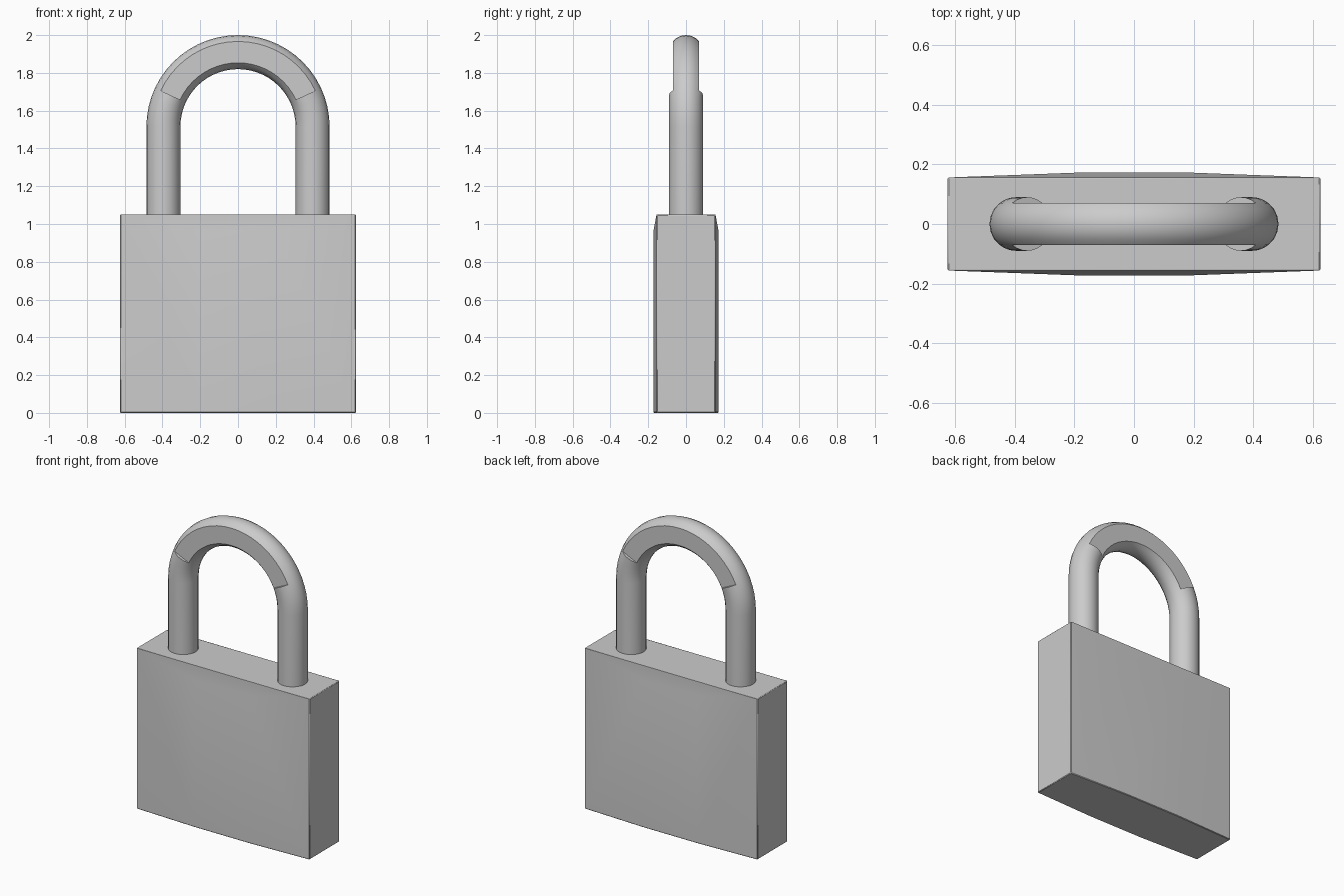
import bpy, bmesh
from math import sin, cos, pi, radians, asin

if "Cube" in bpy.data.objects:
    bpy.data.objects.remove(bpy.data.objects["Cube"])


def make_object(name, bm):
    bmesh.ops.recalc_face_normals(bm, faces=bm.faces)
    mesh = bpy.data.meshes.new(name)
    bm.to_mesh(mesh)
    bm.free()
    obj = bpy.data.objects.new(name, mesh)
    bpy.context.collection.objects.link(obj)
    bpy.ops.object.select_all(action='DESELECT')
    obj.select_set(True)
    bpy.context.view_layer.objects.active = obj
    bpy.ops.object.shade_smooth_by_angle(angle=radians(30))
    return obj


# Lock body: convex block, bulged front and back, chamfered at the top edge
HEIGHT = 1.05
bm = bmesh.new()
for sx in (-1, 1):
    for sy in (-1, 1):
        for x, y, z in ((0.625, 0.156, 0), (0.625, 0.156, HEIGHT),
                        (0.2, 0.172, 0), (0.2, 0.172, 0.965)):
            bm.verts.new((sx * x, sy * y, z))
bmesh.ops.convex_hull(bm, input=bm.verts)
bmesh.ops.dissolve_limit(bm, angle_limit=radians(0.5), verts=bm.verts, edges=bm.edges)
body = make_object("lock_body", bm)
bevel = body.modifiers.new("soft_edges", 'BEVEL')
bevel.width = 0.004
bevel.segments = 1
bevel.limit_method = 'ANGLE'
bevel.angle_limit = radians(40)

# Shackle: round tube whose arch is flattened on front and back
R, TUBE, FLAT, ARC_Z = 0.395, 0.09, 0.07, 1.515
STEP = radians(25)
cut = asin(FLAT / TUBE)
quarter = [cut * i / 3 for i in range(3)] + [cut + (pi / 2 - cut) * i / 3 for i in range(3)]
half = quarter + [pi / 2] + [pi - a for a in reversed(quarter[1:])]
section = half + [a + pi for a in half]

# Each station: arc angle, height of the arc centre, half depth
stations = [(0, HEIGHT - 0.01, TUBE)]
stations += [(STEP * i / 4, ARC_Z, TUBE) for i in range(5)]
stations += [(STEP + (pi - 2 * STEP) * i / 20, ARC_Z, FLAT) for i in range(21)]
stations += [(pi - STEP * i / 4, ARC_Z, TUBE) for i in range(4, -1, -1)]
stations += [(pi, HEIGHT - 0.01, TUBE)]

bm = bmesh.new()
rings = []
for ang, zc, depth in stations:
    ring = []
    for a in section:
        r = R + TUBE * cos(a)
        y = max(-depth, min(depth, TUBE * sin(a)))
        ring.append(bm.verts.new((r * cos(ang), y, zc + r * sin(ang))))
    rings.append(ring)
n = len(section)
for r0, r1 in zip(rings, rings[1:]):
    for i in range(n):
        j = (i + 1) % n
        bm.faces.new((r0[i], r0[j], r1[j], r1[i]))
bm.faces.new(rings[0])
bm.faces.new(rings[-1])
bmesh.ops.remove_doubles(bm, verts=bm.verts, dist=0.0001)
make_object("shackle", bm)
